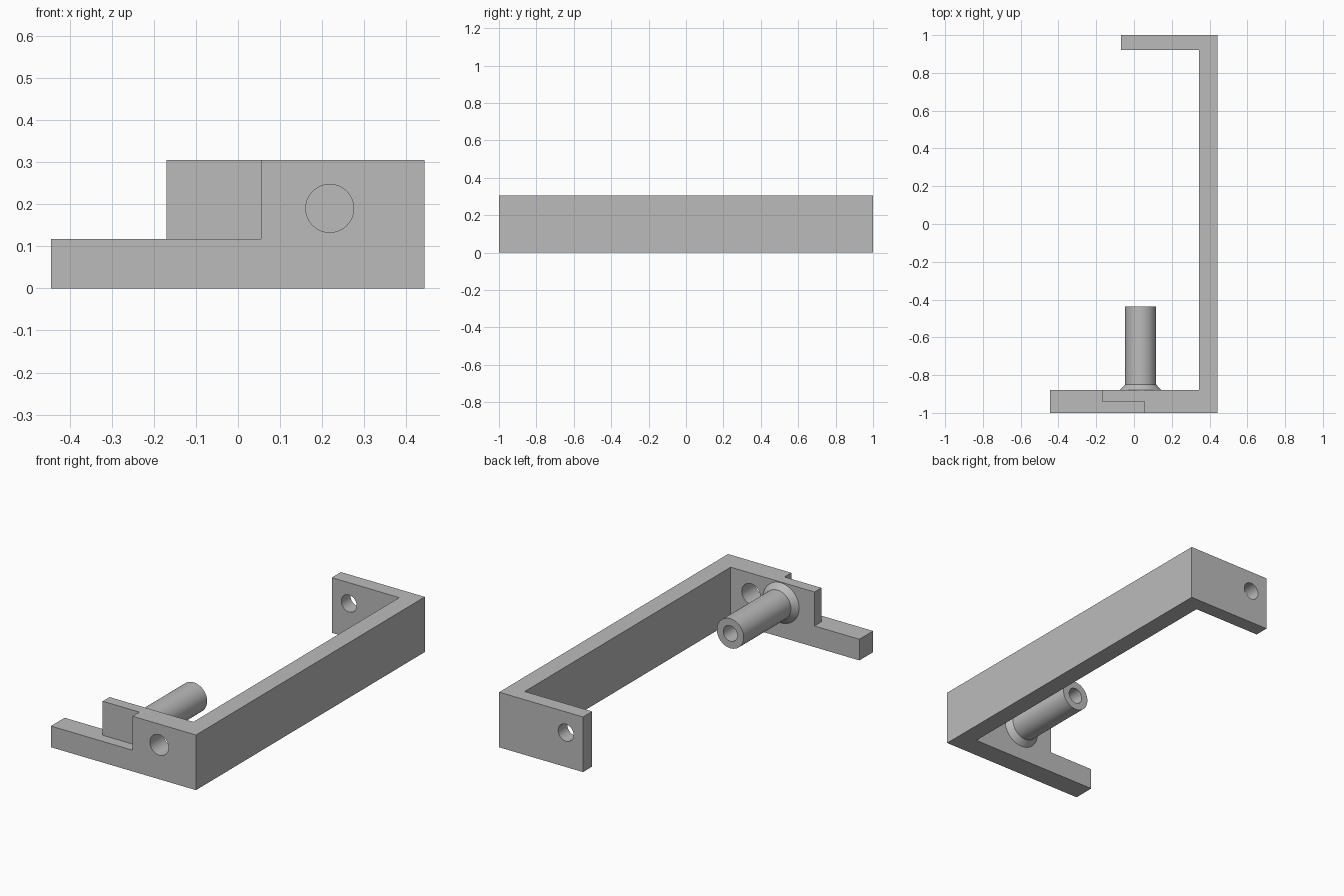
import bpy, bmesh, math
from mathutils import Matrix, Vector

if "Cube" in bpy.data.objects:
    bpy.data.objects.remove(bpy.data.objects["Cube"], do_unlink=True)

HEIGHT, STEP_Z, AXIS_Z = 0.305, 0.117, 0.19
PEG_X, FRONT_IN, RIGHT, INNER = 0.035, -0.88, 0.443, 0.343

grey = bpy.data.materials.new("plain grey")
grey.use_nodes = True
grey.diffuse_color = (0.5, 0.5, 0.5, 1)
grey.node_tree.nodes["Principled BSDF"].inputs["Base Color"].default_value = (0.5, 0.5, 0.5, 1)


def make(name, bm):
    bmesh.ops.recalc_face_normals(bm, faces=bm.faces)
    mesh = bpy.data.meshes.new(name)
    bm.to_mesh(mesh)
    bm.free()
    mesh.materials.append(grey)
    obj = bpy.data.objects.new(name, mesh)
    bpy.context.collection.objects.link(obj)
    return obj


def select_only(obj):
    bpy.ops.object.select_all(action="DESELECT")
    obj.select_set(True)
    bpy.context.view_layer.objects.active = obj


def box(name, low, high):
    low, high = Vector(low), Vector(high)
    bm = bmesh.new()
    bmesh.ops.create_cube(bm, size=1, matrix=Matrix.Translation((low + high) / 2)
                          @ Matrix.Diagonal((high - low).to_4d()))
    return make(name, bm)


def rod(name, x, y, radius):
    bm = bmesh.new()
    place = Matrix.Translation((x, y, AXIS_Z)) @ Matrix.Rotation(math.pi / 2, 4, "X")
    bmesh.ops.create_cone(bm, cap_ends=True, segments=48, radius1=radius,
                          radius2=radius, depth=0.4, matrix=place)
    return make(name, bm)


def cut(target, cutter):
    cutter.hide_render = True
    mod = target.modifiers.new("cut", "BOOLEAN")
    mod.operation, mod.solver, mod.object = "DIFFERENCE", "EXACT", cutter
    select_only(target)
    bpy.ops.object.modifier_apply(modifier=mod.name)
    bpy.data.objects.remove(cutter, do_unlink=True)


# U-shaped bracket: long front arm, side wall, short back arm
plan = [(-0.445, -1), (RIGHT, -1), (RIGHT, 1), (-0.07, 1), (-0.07, 0.92),
        (INNER, 0.92), (INNER, FRONT_IN), (-0.445, FRONT_IN)]
bm = bmesh.new()
base = bm.faces.new([bm.verts.new((x, y, 0)) for x, y in plan])
extruded = bmesh.ops.extrude_face_region(bm, geom=[base])["geom"]
bmesh.ops.translate(bm, vec=(0, 0, HEIGHT),
                    verts=[v for v in extruded if isinstance(v, bmesh.types.BMVert)])
bracket = make("bracket", bm)

# Lowered tongue, front recess and the two screw holes
cut(bracket, box("tongue_cutter", (-0.6, -1.1, STEP_Z), (-0.17, -0.8, 0.5)))
cut(bracket, box("recess_cutter", (-0.3, -1.1, STEP_Z), (0.055, -0.94, 0.5)))
cut(bracket, rod("front_hole_cutter", 0.218, -0.94, 0.057))
cut(bracket, rod("back_hole_cutter", PEG_X, 0.96, 0.047))

# Hollow peg with a flared foot, turned around the y axis
profile = [(0, -0.87), (0.043, -0.87), (0.043, -0.437), (0.082, -0.437),
           (0.082, -0.85), (0.111, FRONT_IN), (0, FRONT_IN)]
bm = bmesh.new()
points = [bm.verts.new((PEG_X + r, y, AXIS_Z)) for r, y in profile]
edges = [bm.edges.new(pair) for pair in zip(points, points[1:])]
bmesh.ops.spin(bm, geom=points + edges, cent=(PEG_X, 0, AXIS_Z), axis=(0, 1, 0),
               angle=math.tau, steps=48, use_duplicate=False)
bmesh.ops.remove_doubles(bm, verts=bm.verts, dist=0.0005)
peg = make("hollow_peg", bm)

for part in (bracket, peg):
    select_only(part)
    bpy.ops.object.shade_smooth_by_angle(angle=math.radians(30))
